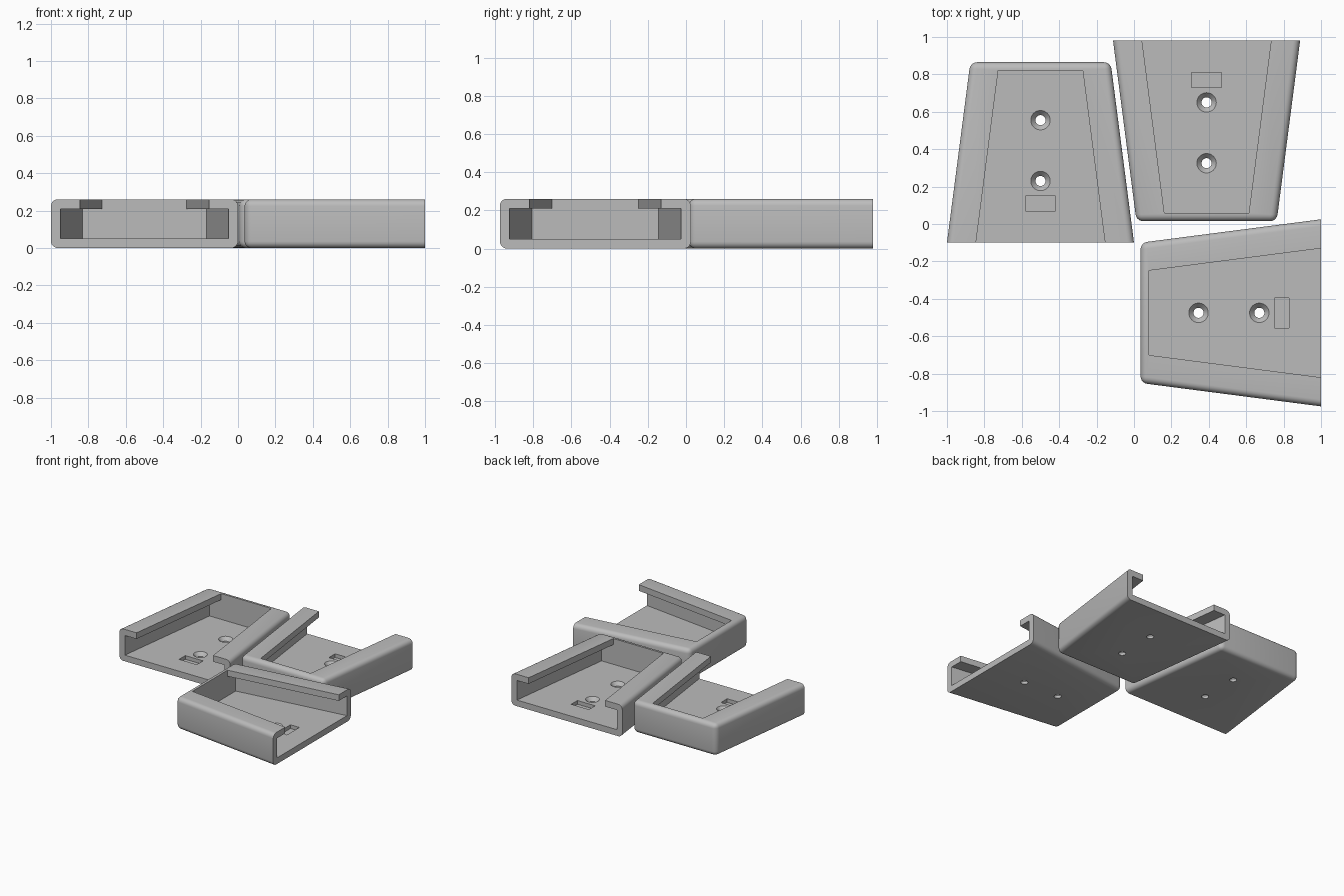
import bpy, bmesh, math
from mathutils import Matrix

if "Cube" in bpy.data.objects:
    bpy.data.objects.remove(bpy.data.objects["Cube"])

LENGTH, HEIGHT, WALL = 0.965, 0.26, 0.05
CAVITY_END = 0.92          # inner face of the closed end
TAPER = 0.125 / LENGTH     # narrowing of each side per unit length

grey = bpy.data.materials.new("plain grey")
grey.diffuse_color = (0.5, 0.5, 0.5, 1)
grey.use_nodes = True
grey.node_tree.nodes["Principled BSDF"].inputs["Base Color"].default_value = grey.diffuse_color


def make_object(name, bm):
    mesh = bpy.data.meshes.new(name)
    bmesh.ops.recalc_face_normals(bm, faces=bm.faces)
    bm.to_mesh(mesh)
    bm.free()
    mesh.materials.append(grey)
    ob = bpy.data.objects.new(name, mesh)
    bpy.context.collection.objects.link(ob)
    return ob


def tapered_block(half, y0, y1, z0, z1):
    """Block whose half width is `half` at y = 0 and tapers towards +y."""
    bm = bmesh.new()
    bmesh.ops.create_cube(bm, size=2)
    for v in bm.verts:
        y = y1 if v.co.y > 0 else y0
        v.co = (v.co.x * (half - TAPER * y), y, z1 if v.co.z > 0 else z0)
    return bm


def box(x, y0, y1, z0, z1):
    bm = bmesh.new()
    bmesh.ops.create_cube(bm, size=2)
    for v in bm.verts:
        v.co = (v.co.x * x, y1 if v.co.y > 0 else y0, z1 if v.co.z > 0 else z0)
    return bm


def cone(y, r_low, r_high, z0, z1):
    bm = bmesh.new()
    bmesh.ops.create_cone(bm, cap_ends=True, segments=32, radius1=r_low,
                          radius2=r_high, depth=z1 - z0,
                          matrix=Matrix.Translation((0, y, (z0 + z1) / 2)))
    return bm


def cut(target, bm):
    cutter = make_object("cutter", bm)
    cutter.hide_render = True
    mod = target.modifiers.new("cut", 'BOOLEAN')
    mod.operation, mod.solver, mod.object = 'DIFFERENCE', 'EXACT', cutter
    bpy.context.view_layer.objects.active = target
    bpy.ops.object.modifier_apply(modifier=mod.name)
    bpy.data.objects.remove(cutter)


# Outer shell: tapered block, rounded everywhere except around the open end
bm = tapered_block(0.5, 0, LENGTH, 0, HEIGHT)
rounded = [e for e in bm.edges if max(v.co.y for v in e.verts) > 0.1]
bmesh.ops.bevel(bm, geom=rounded, offset=0.036, offset_type='OFFSET',
                segments=5, profile=0.5, affect='EDGES', clamp_overlap=True)
tray = make_object("tray_left", bm)

# Sliding cavity, and the narrower opening that leaves the side lips
cut(tray, tapered_block(0.45, -0.1, CAVITY_END, WALL, HEIGHT - WALL))
cut(tray, tapered_block(0.345, -0.1, CAVITY_END, WALL + 0.05, HEIGHT + 0.1))

# Countersunk screw holes and the latch recess in the floor
for y in (0.33, 0.655):
    cut(tray, cone(y, 0.027, 0.027, -0.05, 0.1))
    cut(tray, cone(y, 0.027, 0.077, 0.022, 0.078))
cut(tray, box(0.08, 0.17, 0.25, 0.02, 0.1))

bpy.ops.object.select_all(action='DESELECT')
tray.select_set(True)
bpy.context.view_layer.objects.active = tray
bpy.ops.object.shade_smooth_by_angle(angle=math.radians(30))

# Three identical trays, each turned a different way
tray.location = (-0.5, -0.1, 0)
for name, loc, turn in (("tray_back", (0.388, 0.98, 0), math.pi),
                        ("tray_right", (1.0, -0.475, 0), math.pi / 2)):
    copy = bpy.data.objects.new(name, tray.data)
    copy.location = loc
    copy.rotation_euler.z = turn
    bpy.context.collection.objects.link(copy)
